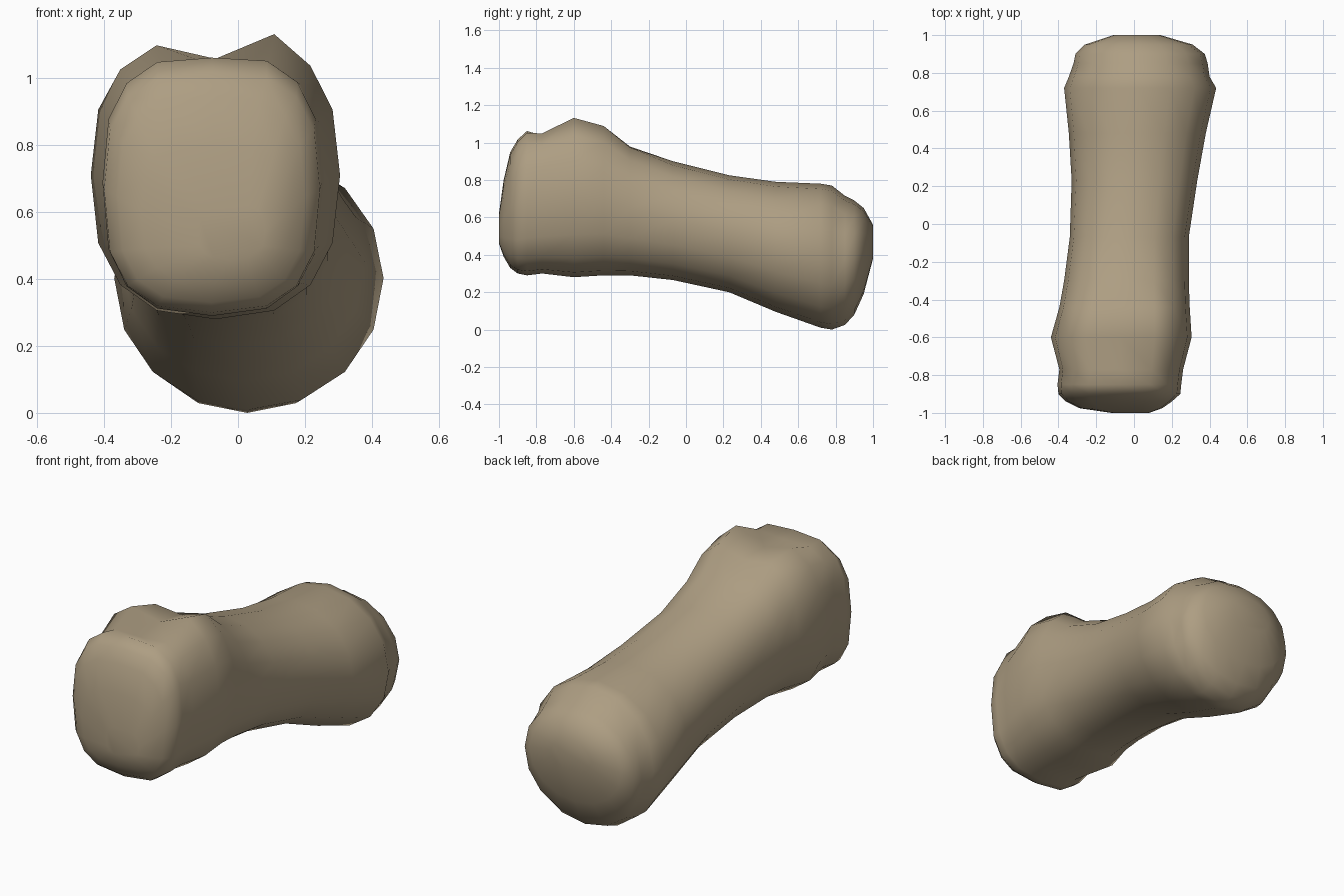
import bpy, bmesh, math

if "Cube" in bpy.data.objects:
    bpy.data.objects.remove(bpy.data.objects["Cube"])

SIDES = 16
# profile stations: y, x min, x max, z min, z max
RINGS = [
    (-1.00, -0.12, 0.08, 0.46, 0.62),
    (-0.975, -0.29, 0.15, 0.39, 0.80),
    (-0.94, -0.36, 0.20, 0.33, 0.95),
    (-0.90, -0.40, 0.245, 0.30, 1.02),
    (-0.85, -0.405, 0.25, 0.29, 1.07),
    (-0.77, -0.395, 0.26, 0.30, 1.06),
    (-0.60, -0.44, 0.305, 0.28, 1.125),
    (-0.44, -0.395, 0.295, 0.29, 1.09),
    (-0.30, -0.37, 0.29, 0.29, 0.99),
    (-0.07, -0.34, 0.29, 0.265, 0.90),
    (0.23, -0.33, 0.335, 0.20, 0.825),
    (0.48, -0.345, 0.38, 0.095, 0.79),
    (0.72, -0.37, 0.435, 0.01, 0.78),
    (0.78, -0.345, 0.40, 0.0, 0.77),
    (0.85, -0.32, 0.39, 0.025, 0.715),
    (0.90, -0.31, 0.375, 0.08, 0.69),
    (0.95, -0.26, 0.31, 0.19, 0.65),
    (1.00, -0.11, 0.14, 0.38, 0.56),
]


def power(value, n):
    return math.copysign(abs(value) ** (2 / n), value)


def crest(x, y):
    # groove on top of the large head, with a higher knob on its right
    groove = -0.07 * math.exp(-((x + 0.07) / 0.09) ** 2)
    knob = 0.035 * math.exp(-((x - 0.12) / 0.09) ** 2)
    return (groove + knob) * math.exp(-((y + 0.56) / 0.2) ** 2)


def ring_points(y, x0, x1, z0, z1):
    n = 2.05 + 0.3 * (y - 0.7) ** 2      # squarer at the front, rounder behind
    zc = z0 + 0.51 * (z1 - z0)
    for i in range(SIDES):
        a = 2 * math.pi * i / SIDES
        u, v = power(math.cos(a), n), power(math.sin(a), n)
        x = (x0 + x1) / 2 + u * (x1 - x0) / 2
        z = zc + v * ((z1 - zc) if v > 0 else (zc - z0))
        yield (x, y, z + (crest(x, y) if v > 0.6 else 0))


# Bone body: rings lofted from the front head to the back head
bm = bmesh.new()
loops = [[bm.verts.new(p) for p in ring_points(*r)] for r in RINGS]
for a, b in zip(loops, loops[1:]):
    for i in range(SIDES):
        j = (i + 1) % SIDES
        bm.faces.new((a[i], a[j], b[j], b[i]))
bm.faces.new(loops[0])
bm.faces.new(loops[-1])
bmesh.ops.recalc_face_normals(bm, faces=bm.faces)
for f in bm.faces:
    f.smooth = True

mesh = bpy.data.meshes.new("bone")
bm.to_mesh(mesh)
bm.free()
bone = bpy.data.objects.new("bone", mesh)
bpy.context.collection.objects.link(bone)

tan = bpy.data.materials.new("bone tan")
tan.diffuse_color = (0.42, 0.34, 0.225, 1)
tan.use_nodes = True
tan.node_tree.nodes["Principled BSDF"].inputs["Base Color"].default_value = tan.diffuse_color
mesh.materials.append(tan)
